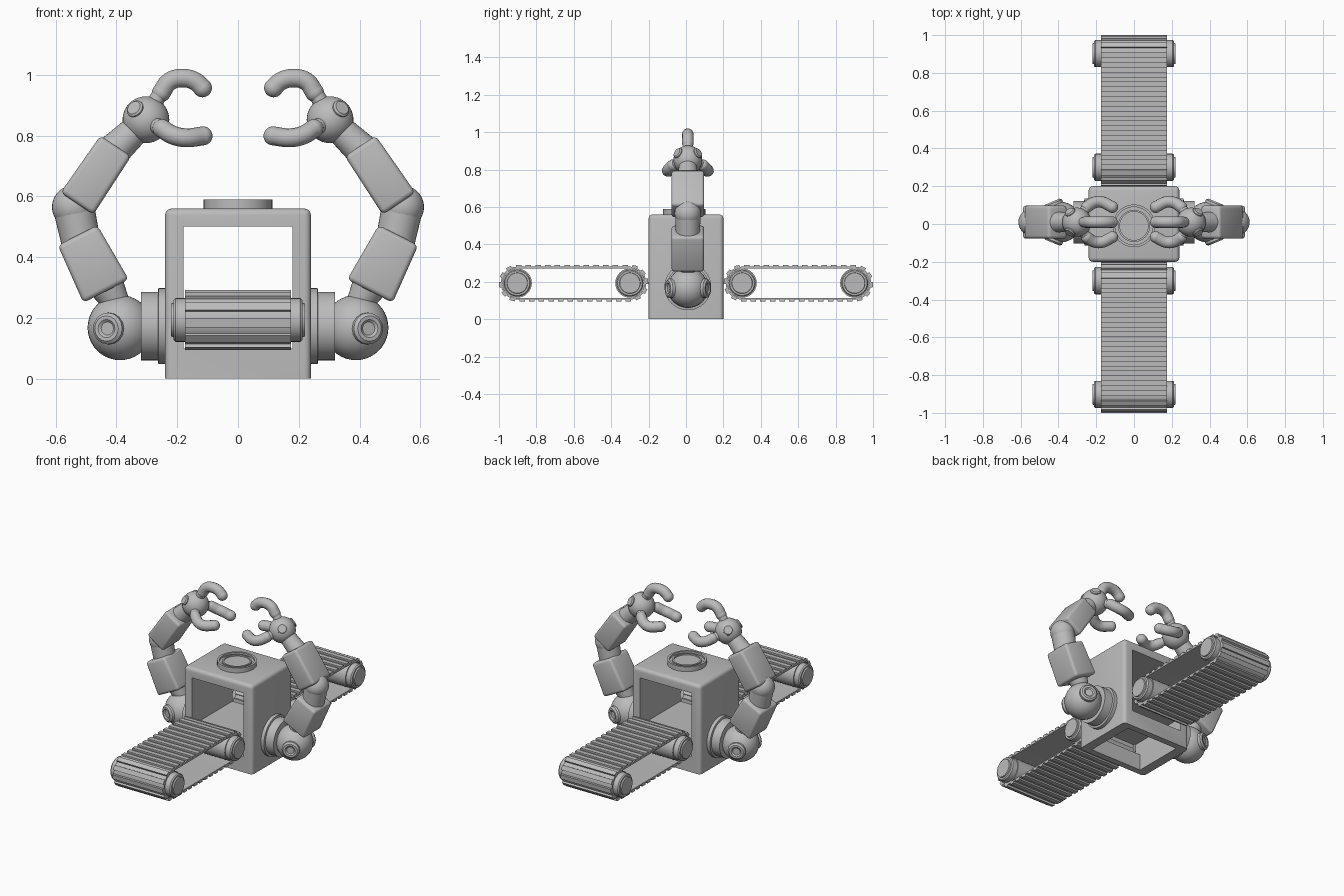
import bpy, bmesh, math
from mathutils import Matrix, Vector

if "Cube" in bpy.data.objects:
    bpy.data.objects.remove(bpy.data.objects["Cube"])

grey = bpy.data.materials.new("plain grey")
grey.use_nodes = True
grey.diffuse_color = (0.5, 0.5, 0.5, 1)
grey.node_tree.nodes["Principled BSDF"].inputs["Base Color"].default_value = (0.5, 0.5, 0.5, 1)


def finish(name, bm, smooth=True):
    bmesh.ops.recalc_face_normals(bm, faces=bm.faces)
    mesh = bpy.data.meshes.new(name)
    bm.to_mesh(mesh)
    bm.free()
    mesh.materials.append(grey)
    ob = bpy.data.objects.new(name, mesh)
    bpy.context.collection.objects.link(ob)
    bpy.ops.object.select_all(action='DESELECT')
    ob.select_set(True)
    bpy.context.view_layer.objects.active = ob
    if smooth:
        bpy.ops.object.shade_smooth_by_angle(angle=math.radians(35))
    return ob


def frame(p, d):
    """Matrix at p whose local z runs along d and whose local y stays close to world y."""
    z = Vector(d).normalized()
    x = Vector((0, 1, 0)).cross(z)
    x = x.normalized() if x.length > 0.01 else Vector((1, 0, 0))
    y = z.cross(x)
    return Matrix.Translation(p) @ Matrix((x, y, z)).transposed().to_4x4()


def lathe(name, p, d, profile, steps=32):
    """Turned part: (radius, distance) pairs spun about the axis d from p."""
    bm = bmesh.new()
    verts = [bm.verts.new((r, 0, h)) for r, h in profile]
    edges = [bm.edges.new(pair) for pair in zip(verts, verts[1:])]
    bmesh.ops.spin(bm, geom=verts + edges, axis=(0, 0, 1), cent=(0, 0, 0),
                   angle=math.tau, steps=steps)
    bmesh.ops.remove_doubles(bm, verts=bm.verts, dist=0.0002)
    bm.transform(frame(p, d))
    return finish(name, bm)


def rod(name, p, q, r1, r2):
    d = Vector(q) - Vector(p)
    return lathe(name, p, d, [(0, 0), (r1, 0), (r2, d.length), (0, d.length)])


def ball(name, p, r):
    bm = bmesh.new()
    bmesh.ops.create_uvsphere(bm, u_segments=32, v_segments=20, radius=r,
                              matrix=Matrix.Translation(p))
    return finish(name, bm)


def box(name, lo, hi):
    bm = bmesh.new()
    lo, hi = Vector(lo), Vector(hi)
    bmesh.ops.create_cube(bm, size=1, matrix=Matrix.Translation((lo + hi) / 2)
                          @ Matrix.Diagonal((*(hi - lo), 1)))
    return finish(name, bm, False)


def limb(name, p, q, w1, w2, depth):
    """Tapered arm segment with softened edges."""
    d = Vector(q) - Vector(p)
    bm = bmesh.new()
    bmesh.ops.create_cube(bm, size=1)
    for v in bm.verts:
        w = w2 if v.co.z > 0 else w1
        v.co = (v.co.x * w, v.co.y * depth, (v.co.z + 0.5) * d.length)
    bmesh.ops.bevel(bm, geom=bm.edges[:], offset=0.016, segments=3,
                    affect='EDGES', profile=0.5)
    bm.transform(frame(p, d))
    return finish(name, bm)


def tube(name, points, r):
    """Curved finger with rounded tips."""
    curve = bpy.data.curves.new(name, 'CURVE')
    curve.dimensions = '3D'
    curve.bevel_depth = r
    curve.bevel_resolution = 5
    curve.resolution_u = 8
    curve.use_fill_caps = True
    spline = curve.splines.new('BEZIER')
    spline.bezier_points.add(len(points) - 1)
    for bp, co in zip(spline.bezier_points, points):
        bp.co = co
        bp.handle_left_type = bp.handle_right_type = 'AUTO'
    curve.materials.append(grey)
    ob = bpy.data.objects.new(name, curve)
    bpy.context.collection.objects.link(ob)
    ball(name + "_tip", points[-1], r)
    ball(name + "_root", points[0], r)


# Body: rounded shell, open front to back and hollow underneath
bm = bmesh.new()
bmesh.ops.create_cube(bm, size=1, matrix=Matrix.Translation((0, 0, 0.28))
                      @ Matrix.Diagonal((0.48, 0.4, 0.56, 1)))
soft = [e for e in bm.edges if any(v.co.z > 0.1 for v in e.verts)]
bmesh.ops.bevel(bm, geom=soft, offset=0.022, segments=4, affect='EDGES', profile=0.5)
body = finish("body", bm)
cutters = [box("window_cutter", (-0.18, -0.5, 0.2), (0.18, 0.5, 0.5)),
           box("slot_cutter", (-0.18, -0.5, 0.1), (0.18, 0.5, 0.185)),
           box("base_cutter", (-0.18, -0.16, -0.1), (0.18, 0.16, 0.185))]
bpy.context.view_layer.objects.active = body
for c in cutters:
    c.hide_render = True
    mod = body.modifiers.new("cut", 'BOOLEAN')
    mod.operation = 'DIFFERENCE'
    mod.solver = 'EXACT'
    mod.object = c
    bpy.ops.object.modifier_apply(modifier=mod.name)
for c in cutters:
    bpy.data.objects.remove(c)

# Round plate on the roof with a raised rim and ring
lathe("roof_disc", (0, -0.01, 0.55), (0, 0, 1),
      [(0, 0), (0.113, 0), (0.113, 0.04), (0.1, 0.04), (0.1, 0.028), (0.085, 0.028),
       (0.085, 0.036), (0.075, 0.036), (0.075, 0.028), (0, 0.028)], 48)

# Conveyors
Y_IN, Y_OUT, AXLE_Z, BELT_R, HALF_W = 0.3, 0.902, 0.193, 0.088, 0.175
RUN, BEND = Y_OUT - Y_IN, math.pi * BELT_R


def on_belt(t):
    """Point and outward direction (y, z) at distance t along the belt loop."""
    t %= 2 * (RUN + BEND)
    second = t >= RUN + BEND
    t -= (RUN + BEND) * second
    a = math.pi / 2 - max(0, t - RUN) / BELT_R
    y, n = min(t, RUN) - RUN / 2, Vector((0, math.cos(a), math.sin(a)))
    p = Vector((0, y, 0)) + n * BELT_R
    if second:
        p, n = -p, -n
    return p + Vector((0, (Y_IN + Y_OUT) / 2, AXLE_Z)), n


def conveyor(side, s):
    flip = Matrix.Diagonal((1, s, 1, 1))
    length = 2 * (RUN + BEND)
    # Belt band, open at the sides
    bm = bmesh.new()
    stops = [RUN * i / 4 for i in range(4)] + [RUN + BEND * i / 16 for i in range(16)]
    stops += [t + RUN + BEND for t in stops]
    rings = []
    for t in stops:
        p, n = on_belt(t)
        rings.append([bm.verts.new(p + n * k + Vector((x, 0, 0)))
                      for x, k in ((-HALF_W, 0), (HALF_W, 0), (HALF_W, -0.009), (-HALF_W, -0.009))])
    for a, b in zip(rings, rings[1:] + rings[:1]):
        for i in range(4):
            j = (i + 1) % 4
            bm.faces.new((a[i], a[j], b[j], b[i]))
    bm.transform(flip)
    finish(side + "_belt", bm)
    # Raised treads
    bm = bmesh.new()
    count = 34
    for i in range(count):
        p, n = on_belt(length * (i + 0.5) / count)
        along = n.cross(Vector((1, 0, 0)))
        rot = Matrix((Vector((1, 0, 0)), along, n)).transposed().to_4x4()
        bmesh.ops.create_cube(bm, size=1, matrix=Matrix.Translation(p + n * 0.003) @ rot
                              @ Matrix.Diagonal((2 * HALF_W, 0.029, 0.014, 1)))
    bm.transform(flip)
    finish(side + "_treads", bm, False)
    # Rollers with stepped end caps
    half = [(0.078, 0.172), (0.072, 0.172), (0.072, 0.205), (0.066, 0.212),
            (0.056, 0.212), (0.054, 0.22), (0, 0.22)]
    for place, y in (("inner", Y_IN), ("outer", Y_OUT)):
        lathe(f"{side}_{place}_roller", (0, s * y, AXLE_Z), (1, 0, 0),
              [(r, -h) for r, h in reversed(half)] + half)


conveyor("front", -1)
conveyor("back", 1)

# Arms
Y = 0.01


def arm(side, s):
    def P(x, z, y=0.0):
        return Vector((s * x, Y + y, z))

    # Shoulder mount, ball and bolts
    lathe(side + "_shoulder_mount", P(0.23, 0.173), (s, 0, 0),
          [(0, 0), (0.125, 0), (0.125, 0.032), (0.113, 0.034), (0.113, 0.09), (0, 0.09)], 40)
    ball(side + "_shoulder", P(0.388, 0.168), 0.107)
    for face, f in (("front", -1), ("back", 1)):
        d = Vector((s * 0.38, f * 0.92, 0)).normalized()
        lathe(f"{side}_{face}_shoulder_bolt", P(0.388, 0.165) + d * 0.08, d,
              [(0.052, 0), (0.052, 0.028), (0.042, 0.037), (0.03, 0.037), (0.022, 0.03), (0, 0.03)], 16)
        e = Vector((s * 0.037, f * 0.055, 0.037)).normalized()
        lathe(f"{side}_{face}_wrist_bolt", P(0.303, 0.852) + e * 0.06, e,
              [(0.03, 0), (0.03, 0.016), (0.024, 0.022), (0, 0.022)], 16)
    # Lower segment, elbow and upper segment
    rod(side + "_lower_neck", P(0.395, 0.24), P(0.435, 0.31), 0.042, 0.06)
    limb(side + "_lower_arm", P(0.434, 0.288), P(0.528, 0.472), 0.168, 0.146, 0.175)
    rod(side + "_elbow_stem", P(0.515, 0.44), P(0.541, 0.565), 0.064, 0.068)
    ball(side + "_elbow", P(0.541, 0.565), 0.071)
    limb(side + "_upper_arm", P(0.53, 0.576), P(0.402, 0.766), 0.13, 0.122, 0.175)
    rod(side + "_wrist", P(0.415, 0.745), P(0.32, 0.835), 0.056, 0.046)
    ball(side + "_hand", P(0.303, 0.852), 0.077)
    # Three curled fingers on thin knuckles
    rod(side + "_top_knuckle", P(0.285, 0.89), P(0.255, 0.94), 0.026, 0.026)
    tube(side + "_top_finger", [P(0.252, 0.942), P(0.225, 0.978), P(0.18, 0.989),
                                P(0.14, 0.978), P(0.117, 0.957)], 0.031)
    for face, f in (("front", -1), ("back", 1)):
        rod(f"{side}_{face}_knuckle", P(0.29, 0.845, f * 0.03), P(0.245, 0.82, f * 0.083),
            0.026, 0.026)
        tube(f"{side}_{face}_finger", [P(0.25, 0.823, f * 0.08), P(0.215, 0.802, f * 0.102),
                                       P(0.175, 0.793, f * 0.107), P(0.115, 0.799, f * 0.08)], 0.031)


arm("left", 1)
arm("right", -1)
